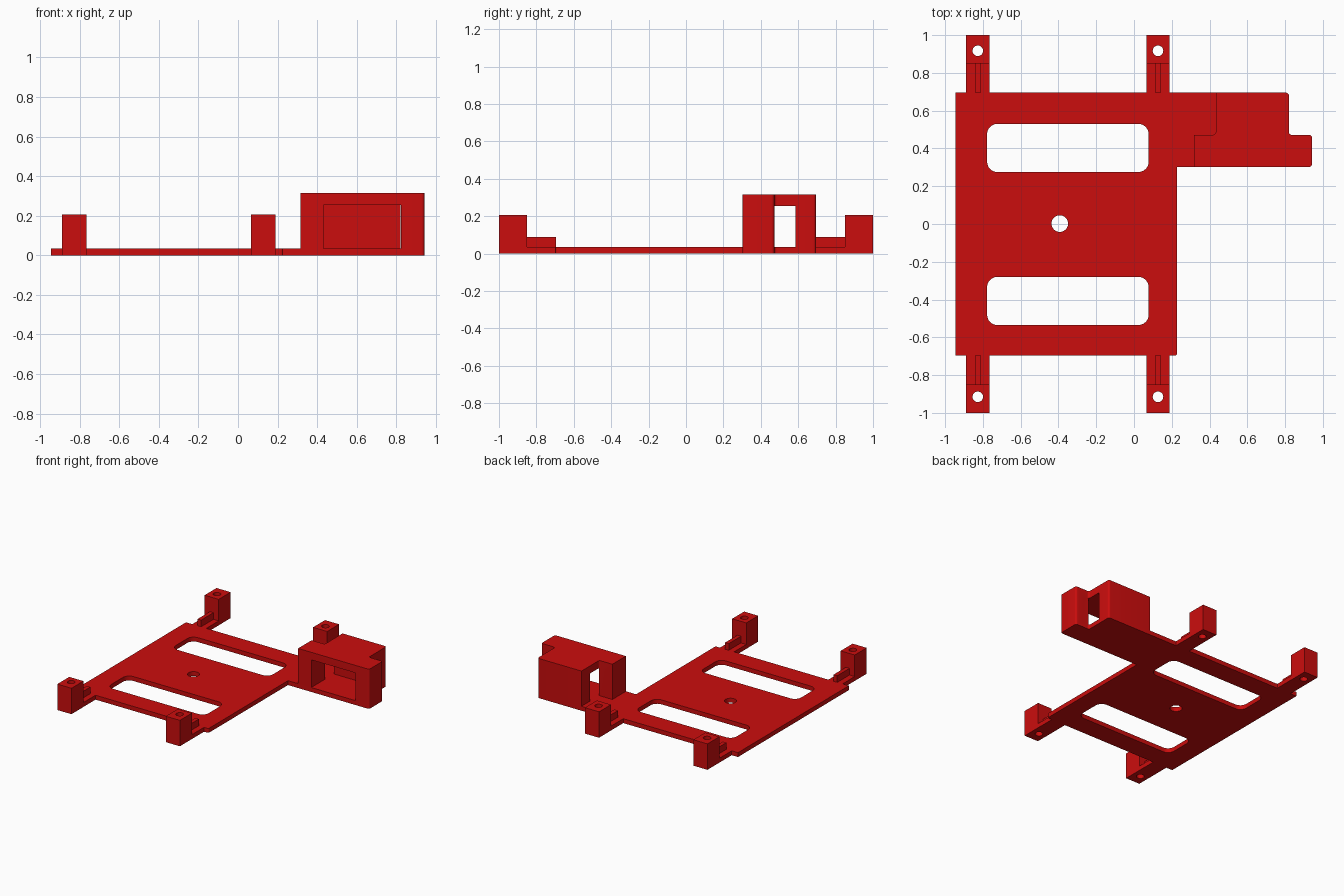
import bpy, bmesh
from math import sin, cos, pi, radians
from mathutils import Vector

if "Cube" in bpy.data.objects:
    bpy.data.objects.remove(bpy.data.objects["Cube"])

T = 0.035  # plate thickness
red = bpy.data.materials.new("red_plastic")
red.diffuse_color = (0.6, 0.004, 0.004, 1)
red.use_nodes = True
red.node_tree.nodes["Principled BSDF"].inputs["Base Color"].default_value = red.diffuse_color


def outline(corners, seg=6):
    """Corners are (x, y[, radius]); right-angle corners get rounded."""
    pts = []
    for i, c in enumerate(corners):
        p = Vector(c[:2])
        if len(c) < 3:
            pts.append(p)
            continue
        r = c[2]
        a = (Vector(corners[i - 1][:2]) - p).normalized()
        b = (Vector(corners[(i + 1) % len(corners)][:2]) - p).normalized()
        for k in range(seg + 1):
            t = k / seg * pi / 2
            pts.append(p + r * (a + b) - r * (cos(t) * b + sin(t) * a))
    return pts


def rect(x0, x1, y0, y1, r=None):
    e = (r,) if r else ()
    return outline([(x0, y0) + e, (x1, y0) + e, (x1, y1) + e, (x0, y1) + e])


def circle(x, y, r, n=32):
    return [Vector((x + r * cos(2 * pi * k / n), y + r * sin(2 * pi * k / n))) for k in range(n)]


def prism(name, pts, z0, z1):
    bm = bmesh.new()
    face = bm.faces.new([bm.verts.new((p.x, p.y, z0)) for p in pts])
    top = bmesh.ops.extrude_face_region(bm, geom=[face])["geom"]
    bmesh.ops.translate(bm, vec=(0, 0, z1 - z0), verts=[v for v in top if isinstance(v, bmesh.types.BMVert)])
    bmesh.ops.recalc_face_normals(bm, faces=bm.faces)
    me = bpy.data.meshes.new(name)
    bm.to_mesh(me)
    bm.free()
    ob = bpy.data.objects.new(name, me)
    bpy.context.collection.objects.link(ob)
    me.materials.append(red)
    return ob


def combine(ob, other, op):
    mod = ob.modifiers.new(op.lower(), 'BOOLEAN')
    mod.operation, mod.object, mod.solver = op, other, 'EXACT'
    bpy.context.view_layer.objects.active = ob
    bpy.ops.object.modifier_apply(modifier=mod.name)
    bpy.data.objects.remove(other)


# Base plate with the side tab that carries the bracket
tray = prism("mounting_tray", outline([
    (-0.944, -0.697), (0.228, -0.697, 0.012), (0.228, 0.302), (0.942, 0.302, 0.015),
    (0.942, 0.472, 0.015), (0.82, 0.472, 0.015), (0.82, 0.695, 0.015), (-0.944, 0.695)]), 0, T)

# Four arms, each with a stiffening rib and an end post
for x in (-0.827, 0.127):
    for s in (-1, 1):
        def span(a, b):
            return sorted((s * a, s * b))
        combine(tray, prism("arm", rect(x - 0.062, x + 0.062, *span(0.65, 1)), 0, T), 'UNION')
        combine(tray, prism("post", rect(x - 0.062, x + 0.062, *span(0.85, 1)), T, 0.206), 'UNION')
        combine(tray, prism("rib", rect(x - 0.016, x + 0.016, *span(0.696, 0.85)), T, 0.088), 'UNION')

# Bracket block, opened from the front and from both sides
bracket = prism("bracket", outline([
    (0.317, 0.302), (0.942, 0.302, 0.015), (0.942, 0.472, 0.015), (0.82, 0.472, 0.015),
    (0.82, 0.695, 0.015), (0.433, 0.695), (0.433, 0.472, 0.015), (0.317, 0.472)]), T, 0.315)
combine(bracket, prism("window", rect(0.433, 0.823, 0.2, 0.5), 0, 0.255), 'DIFFERENCE')
combine(bracket, prism("side_passage", rect(0.38, 0.88, 0.472, 0.585), 0, 0.255), 'DIFFERENCE')
combine(tray, bracket, 'UNION')

# Slots, centre hole and screw holes
holes = [rect(-0.778, 0.078, 0.275, 0.53, 0.055), rect(-0.778, 0.078, -0.535, -0.28, 0.055),
         circle(-0.393, 0.002, 0.044)]
holes += [circle(x, y, 0.028) for x in (-0.827, 0.127) for y in (-0.915, 0.917)]
for h in holes:
    combine(tray, prism("hole", h, -0.1, 0.4), 'DIFFERENCE')

bpy.context.view_layer.objects.active = tray
tray.select_set(True)
bpy.ops.object.shade_smooth_by_angle(angle=radians(30))
